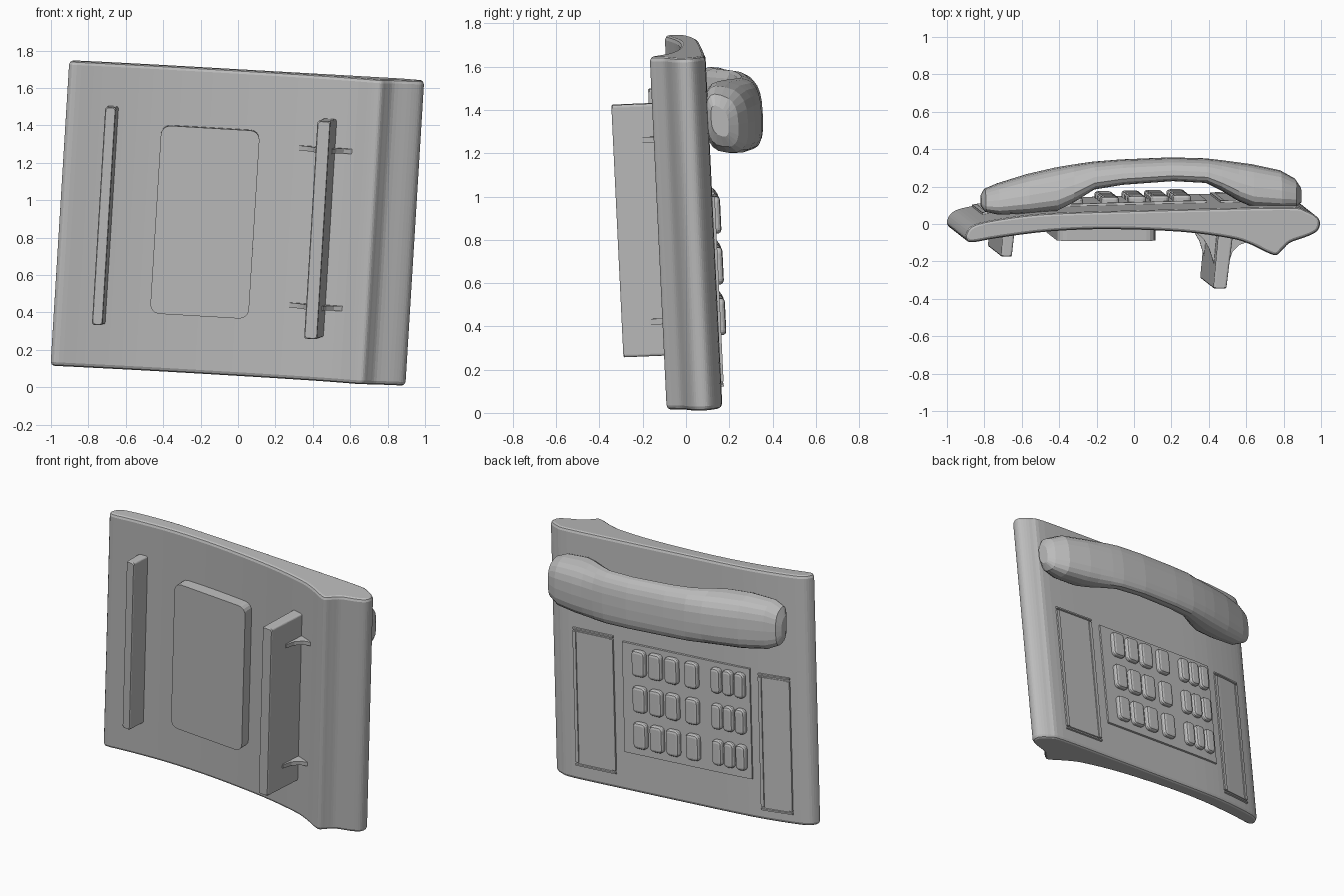
import bpy, bmesh
from math import cos, sin, pi, copysign
from mathutils import Matrix, Vector

cube = bpy.data.objects.get("Cube")
if cube:
    bpy.data.objects.remove(cube)

grey = bpy.data.materials.new("plain_grey")
grey.use_nodes = True
grey.diffuse_color = (0.5, 0.5, 0.5, 1)
grey.node_tree.nodes["Principled BSDF"].inputs["Base Color"].default_value = (0.5, 0.5, 0.5, 1)

# Slight lean of the whole phone: local axes are width, depth, height
LEAN = Matrix(((1, 0.003, 0.0615, -0.05),
               (0, 1, -0.048, 0.08),
               (-0.058, 0.048, 1, 0.065),
               (0, 0, 0, 1)))


def loft(name, rings):
    """Skin a list of equal-length rings and close both ends."""
    bm = bmesh.new()
    loops = [[bm.verts.new(LEAN @ Vector(p)) for p in ring] for ring in rings]
    n = len(loops[0])
    for a, b in zip(loops, loops[1:]):
        for i in range(n):
            j = (i + 1) % n
            bm.faces.new((a[i], a[j], b[j], b[i]))
    bm.faces.new(loops[0][::-1])
    bm.faces.new(loops[-1])
    bmesh.ops.recalc_face_normals(bm, faces=bm.faces)
    mesh = bpy.data.meshes.new(name)
    bm.to_mesh(mesh)
    bm.free()
    mesh.materials.append(grey)
    obj = bpy.data.objects.new(name, mesh)
    bpy.context.collection.objects.link(obj)
    return obj


def smooth_loop(points, steps):
    """Closed smooth curve through the points."""
    pts, out = [Vector(p) for p in points], []
    n = len(pts)
    for i in range(n):
        a, b, c, d = (pts[(i + k) % n] for k in (-1, 0, 1, 2))
        for s in range(steps):
            t = s / steps
            out.append(0.5 * (2 * b + (c - a) * t + (2 * a - 5 * b + 4 * c - d) * t * t
                              + (3 * b - a - 3 * c + d) * t ** 3))
    return out


# Body: curved slab profile with a ridge on one side
BACK = [(-0.95, -0.06), (-0.92, -0.015), (-0.84, 0.012), (-0.65, 0.042), (-0.45, 0.058),
        (-0.05, 0.07), (0.35, 0.08), (0.78, 0.088), (0.87, 0.07)]
FRONT = [(0.93, 0.035), (0.945, 0), (0.93, -0.04), (0.88, -0.068), (0.79, -0.1), (0.75, -0.135),
         (0.715, -0.168), (0.67, -0.158), (0.57, -0.11), (0.46, -0.078), (0.2, -0.044),
         (-0.18, -0.03), (-0.5, -0.042), (-0.77, -0.076), (-0.91, -0.1), (-0.945, -0.088)]
profile = smooth_loop(BACK + FRONT, 4)


def body_ring(w, inset):
    ring = []
    for i, p in enumerate(profile):
        t = profile[(i + 1) % len(profile)] - profile[i - 1]
        normal = Vector((t.y, -t.x)).normalized()
        q = p + normal * inset
        ring.append((q.x, q.y, w))
    return ring


H = 1.63
loft("phone_body", [body_ring(0, 0.016), body_ring(0.006, 0.006), body_ring(0.02, 0),
                    body_ring(H - 0.02, 0), body_ring(H - 0.006, 0.006), body_ring(H, 0.016)])


def back_depth(u):
    """Depth of the key side surface at a given width."""
    for (u0, d0), (u1, d1) in zip(BACK, BACK[1:]):
        if u0 <= u <= u1:
            return d0 + (d1 - d0) * (u - u0) / (u1 - u0)
    return 0


def rounded_rect(u0, u1, w0, w1, r):
    pts = []
    corners = ((u1 - r, w1 - r), (u0 + r, w1 - r), (u0 + r, w0 + r), (u1 - r, w0 + r))
    for k, (cu, cw) in enumerate(corners):
        for s in range(5):
            a = (k + s / 4) * pi / 2
            pts.append((cu + r * cos(a), cw + r * sin(a)))
    return pts


# Panels bent to follow the body
def curved_panel(name, u0, u1, w0, w1, height, n=12):
    rings = []
    for i in range(n + 1):
        u = u0 + (u1 - u0) * i / n
        d = back_depth(u)
        rings.append([(u, d - 0.02, w0), (u, d + height, w0 + 0.006),
                      (u, d + height, w1 - 0.006), (u, d - 0.02, w1)])
    loft(name, rings)


# Border strips around a label window
def label_panel(name, u0, u1, w0, w1):
    b = 0.022
    curved_panel(name + "_window", u0 + b, u1 - b, w0 + b, w1 - b, 0.005)
    curved_panel(name + "_border_low", u0, u1, w0, w0 + b, 0.012)
    curved_panel(name + "_border_high", u0, u1, w1 - b, w1, 0.012)
    curved_panel(name + "_border_right", u0, u0 + b, w0 + b, w1 - b, 0.012, 2)
    curved_panel(name + "_border_left", u1 - b, u1, w0 + b, w1 - b, 0.012, 2)


curved_panel("keypad_panel", -0.55, 0.38, 0.25, 0.98, 0.012)
label_panel("left_label", 0.45, 0.745, 0.09, 1.0)
label_panel("right_label", -0.82, -0.607, 0.06, 0.96)


# Keys: rounded blocks with a stepped top
def key(name, u, w, half_u, half_w):
    d = back_depth(u)
    rings = []
    for height, inset in ((-0.01, 0), (0.03, 0), (0.04, 0.006), (0.044, 0.018)):
        rect = rounded_rect(u - half_u + inset, u + half_u - inset,
                            w - half_w + inset, w + half_w - inset, 0.026 - inset)
        rings.append([(a, d + height, b) for a, b in rect])
    loft(name, rings)


for row, w in enumerate((0.86, 0.625, 0.39)):
    for col, u in enumerate((0.25, 0.13, 0.01, -0.135)):
        key(f"digit_key_{row}_{col}", u, w, 0.048, 0.085)
    for col, u in enumerate((-0.315, -0.4, -0.485)):
        key(f"function_key_{row}_{col}", u, w, 0.036, 0.082)

# Handset: squarish oval sections (width, inner depth, outer depth, half height)
SECTIONS = [(-0.85, 0.08, 0.135, 0.06), (-0.83, 0.05, 0.17, 0.12), (-0.76, 0.035, 0.2, 0.155),
            (-0.6, 0.04, 0.25, 0.172), (-0.45, 0.055, 0.285, 0.172), (-0.36, 0.1, 0.3, 0.17),
            (-0.25, 0.17, 0.315, 0.168), (-0.1, 0.195, 0.327, 0.165), (0.17, 0.215, 0.338, 0.165),
            (0.35, 0.205, 0.333, 0.168), (0.43, 0.165, 0.325, 0.17), (0.52, 0.11, 0.313, 0.172),
            (0.6, 0.075, 0.302, 0.172), (0.75, 0.07, 0.27, 0.16), (0.83, 0.08, 0.225, 0.125),
            (0.86, 0.1, 0.18, 0.07)]
rings = []
for u, d_in, d_out, half in SECTIONS:
    ring = []
    for i in range(20):
        c, s = cos(i * pi / 10), sin(i * pi / 10)
        c, s = (copysign(abs(v) ** 0.7, v) for v in (c, s))
        d = (d_in + d_out) / 2 + s * (d_out - d_in) / 2
        ring.append((u, d, 1.325 - 0.02 * s + c * half * (0.95 - 0.05 * s)))
    rings.append(ring)
loft("handset", rings)

# Base plate
rect = rounded_rect(-0.44, 0.087, 0.31, 1.315, 0.05)
loft("base_plate", [[(a, d, b) for a, b in rect] for d in (-0.02, -0.107)])


# Long feet, tapering slightly sideways
def foot(name, base, tip, depth):
    rings = []
    for (u0, u1), d, r in ((base, -0.02, 0.012), (tip, depth + 0.006, 0.012), (tip, depth, 0.016)):
        i = r - 0.012
        rings.append([(a, d, b) for a, b in rounded_rect(u0 + i, u1 - i, 0.235 + i, 1.4 - i, r)])
    loft(name, rings)


foot("short_foot", (-0.735, -0.67), (-0.745, -0.688), -0.188)
foot("tall_foot", (0.42, 0.5), (0.39, 0.46), -0.358)

# Gussets bracing the tall foot
GUSSET = [(0.3, -0.04), (0.3, -0.062), (0.345, -0.1), (0.375, -0.15), (0.4, -0.23),
          (0.48, -0.23), (0.5, -0.17), (0.54, -0.13), (0.6, -0.11), (0.6, -0.05)]
for name, w in (("lower_gusset", 0.395), ("upper_gusset", 1.235)):
    loft(name, [[(u, d, w + h) for u, d in GUSSET] for h in (-0.013, 0.013)])
